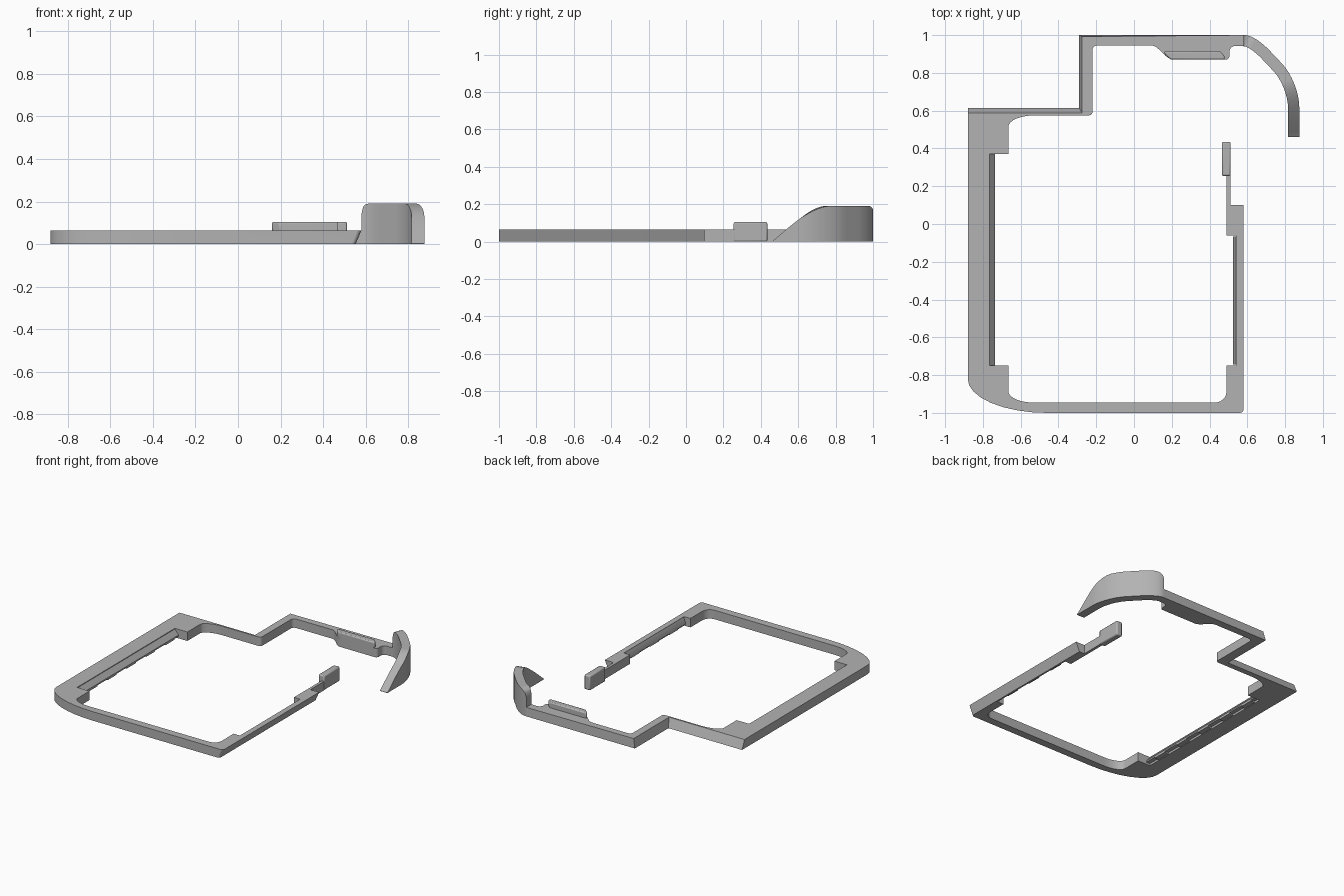
import bpy, bmesh
from mathutils import Vector

cube = bpy.data.objects.get("Cube")
if cube:
    bpy.data.objects.remove(cube)

mat = bpy.data.materials.new("plain grey")
mat.use_nodes = True
GREY = (0.45, 0.45, 0.45, 1)
mat.diffuse_color = GREY
mat.node_tree.nodes["Principled BSDF"].inputs["Base Color"].default_value = GREY

H = 0.065  # frame thickness


def finish(name, bm):
    bmesh.ops.recalc_face_normals(bm, faces=bm.faces)
    mesh = bpy.data.meshes.new(name)
    bm.to_mesh(mesh)
    bm.free()
    mesh.materials.append(mat)
    ob = bpy.data.objects.new(name, mesh)
    bpy.context.collection.objects.link(ob)
    bpy.ops.object.select_all(action='DESELECT')
    ob.select_set(True)
    bpy.context.view_layer.objects.active = ob
    bpy.ops.object.shade_smooth_by_angle()
    return ob


def rounded(corners, closed=True, steps=8):
    """Polyline whose corners (x, y, start, end) become elliptic arcs."""
    pts = []
    for i, c in enumerate(corners):
        p = Vector(c[:2])
        if len(c) == 2:
            pts.append(p)
            continue
        a = Vector(corners[i - 1][:2])
        b = Vector(corners[(i + 1) % len(corners)][:2])
        a = p + (a - p).normalized() * c[2]
        b = p + (b - p).normalized() * c[-1]
        for k in range(steps + 1):
            t = k / steps
            u, v, w = (1 - t) ** 2, 1.414 * t * (1 - t), t * t
            pts.append((a * u + p * v + b * w) / (u + v + w))
    return pts


def prism(name, pts, lo, hi, axis='Z', shift=None):
    """Extrude a flat outline along Z, or an (x, z) section along Y."""
    bm = bmesh.new()
    rings = []
    for level in (lo, hi):
        ring = []
        for p in pts:
            x, y = shift(p[0], p[1], level == hi) if shift else p
            ring.append(bm.verts.new((x, y, level) if axis == 'Z' else (x, level, y)))
        rings.append(ring)
    n = len(pts)
    for i in range(n):
        j = (i + 1) % n
        bm.faces.new((rings[0][i], rings[0][j], rings[1][j], rings[1][i]))
    bm.faces.new(rings[0])
    bm.faces.new(rings[1])
    return finish(name, bm)


def lean(x, y, top):
    """Slanted outer walls on the step and under the right rail."""
    if top and abs(y - 0.615) < 0.001:
        return (x + 0.015 if x > -0.5 else x), y - 0.028
    if top and y > 0.99 and x < 0:
        return x + 0.015, y - 0.008
    if not top and x > 0.56 and y < 0.2:
        return x - 0.028, y
    return x, y


# Main open frame: outer edge, then inner edge
outer = [(0.51, 0.10), (0.58, 0.10), (0.58, -1, 0.02), (-0.88, -1, 0.42, 0.18),
         (-0.88, 0.615), (-0.29, 0.615), (-0.29, 1), (0.585, 1), (0.585, 0.942)]
inner = [(0.505, 0.942, 0.03), (0.505, 0.87, 0.02), (0.19, 0.87, 0.02),
         (0.11, 0.945, 0.02), (-0.22, 0.945, 0.025), (-0.22, 0.575, 0.02),
         (-0.665, 0.575, 0.14, 0.06), (-0.665, 0.37), (-0.765, 0.37),
         (-0.765, -0.75), (-0.665, -0.75), (-0.665, -0.945, 0.06, 0.13),
         (0.49, -0.945, 0.06), (0.49, -0.75), (0.54, -0.75), (0.54, -0.06),
         (0.49, -0.06), (0.49, 0.26), (0.51, 0.26)]
prism("main_frame", rounded(outer + inner), 0, H, shift=lean)

# Sloped lips inside both long rails, with small clips beneath
for side, wall, edge in (("left_rail", -0.765, -0.735), ("right_rail", 0.54, 0.525)):
    back = wall - (edge - wall) * 0.2
    lip = [(back, 0.015), (edge, 0.015), (edge, 0.025), (wall, 0.06), (back, 0.06)]
    prism(side + "_lip", lip, -0.75 if wall < 0 else -0.745, 0.37 if wall < 0 else -0.065, 'Y')
    clip = [(back, 0.002), (edge, 0.008), (edge, 0.016), (back, 0.016)]
    count = 5 if wall < 0 else 3
    for i in range(count):
        y = -0.66 + i * 0.22
        prism(f"{side}_clip_{i + 1}", clip, y, y + 0.1, 'Y')

# Raised end tab on the right rail, upright profile in (x, z)
tab = prism("rail_end_tab", rounded([(0.465, 0.255), (0.512, 0.255), (0.512, 0.435), (0.465, 0.435)]), 0, 0.105)
bevel = tab.modifiers.new("soft_edges", 'BEVEL')
bevel.width, bevel.segments = 0.008, 2

# Raised latch on the back wall
latch = rounded([(0.16, 0.915), (0.16, 0.90), (0.195, 0.87), (0.48, 0.87), (0.48, 0.89), (0.455, 0.915)])
bump = prism("back_latch", latch, H - 0.01, 0.105)
bevel = bump.modifiers.new("soft_edges", 'BEVEL')
bevel.width, bevel.segments = 0.008, 2


# Curved corner guard, tall at the back and sweeping down to a point
def guard_height(x, y):
    t = min(max((y - 0.46) / 0.29, 0), 1)
    sweep = 0.19 * (1.35 * t - 0.1 * t ** 2 - 0.25 * t ** 4)
    s = min(max((x - 0.58) / 0.05, 0), 1)
    start = 0.14 + 0.05 * (1 - (1 - s) ** 2) ** 0.5
    return max(min(sweep, start, 0.19), 0.002)


path = rounded([(0.58, 0.97), (0.628, 0.97, 0.04, 0.10), (0.845, 0.74, 0.12, 0.12), (0.845, 0.46)], False)
dense = [path[0]]
for p, q in zip(path, path[1:]):
    n = int((q - p).length / 0.015) + 1
    dense += [p.lerp(q, (k + 1) / n) for k in range(n)]

bm = bmesh.new()
sections = []
for i, p in enumerate(dense):
    d = (dense[min(i + 1, len(dense) - 1)] - dense[max(i - 1, 0)]).normalized()
    side = Vector((-d.y, d.x)) * 0.03
    h = guard_height(p.x, p.y)
    sections.append([bm.verts.new((*(p + side * s), z))
                     for s, z in ((1, 0), (1, h), (-1, h), (-1, 0))])
for a, b in zip(sections, sections[1:]):
    for k in range(4):
        j = (k + 1) % 4
        bm.faces.new((a[k], a[j], b[j], b[k]))
bm.faces.new(sections[0])
bm.faces.new(sections[-1])
finish("corner_guard", bm)
